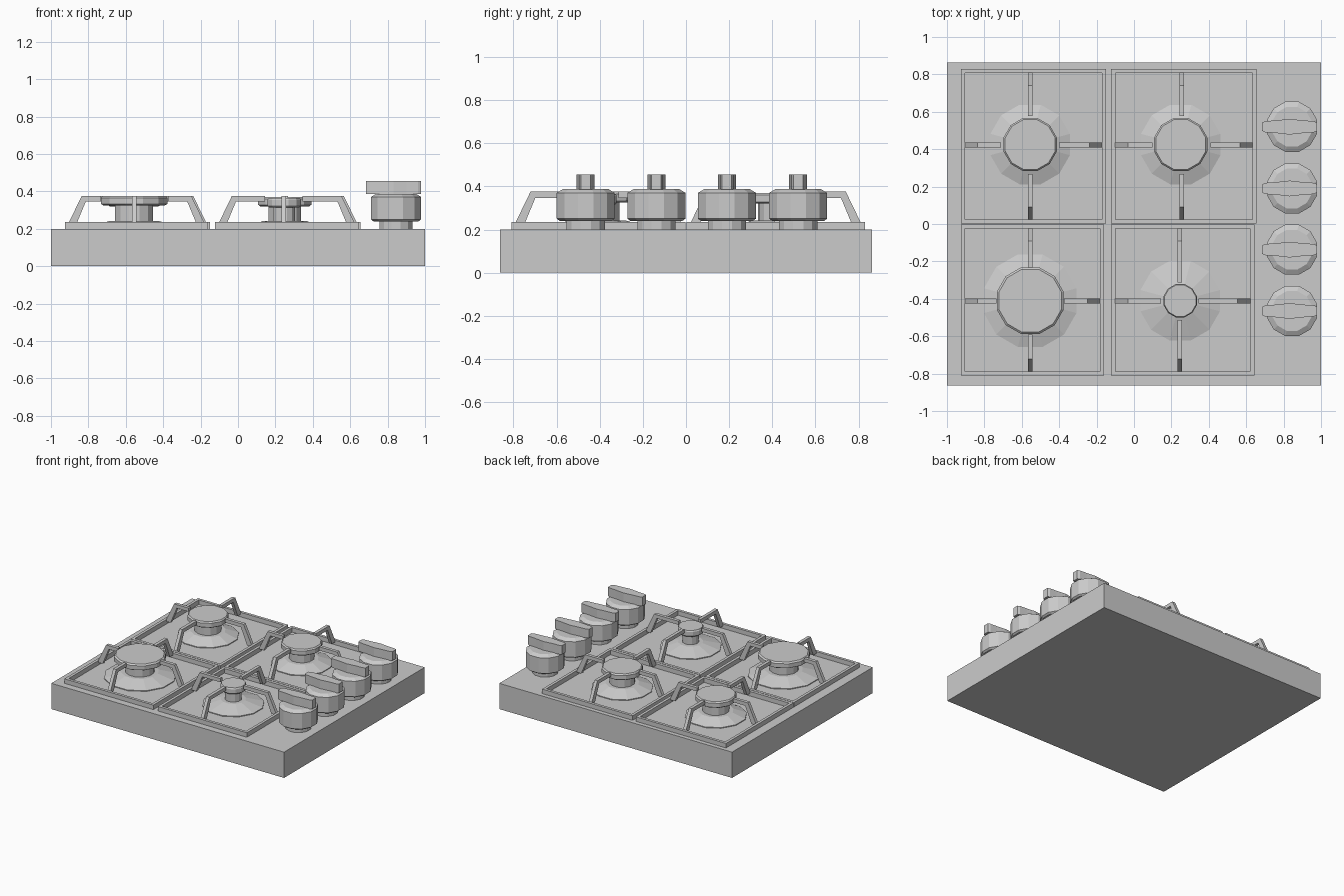
import bpy, bmesh
from math import cos, sin, pi
from mathutils import Vector

if "Cube" in bpy.data.objects:
    bpy.data.objects.remove(bpy.data.objects["Cube"])


def new_object(name, bm):
    bmesh.ops.recalc_face_normals(bm, faces=bm.faces)
    mesh = bpy.data.meshes.new(name)
    bm.to_mesh(mesh)
    bm.free()
    obj = bpy.data.objects.new(name, mesh)
    bpy.context.collection.objects.link(obj)
    return obj


def add_box(bm, lo, hi):
    lo, hi = Vector(lo), Vector(hi)
    vs = bmesh.ops.create_cube(bm, size=1)["verts"]
    for v in vs:
        v.co = (lo + hi) / 2 + v.co * (hi - lo)


def lathe(name, profile, x, y, n=12):
    """Stack of n-sided rings (radius, z), closed at both ends."""
    bm = bmesh.new()
    rings = [[bm.verts.new((x + r * cos((k + .5) * 2 * pi / n),
                            y + r * sin((k + .5) * 2 * pi / n), z))
              for k in range(n)] for r, z in profile]
    for a, b in zip(rings, rings[1:]):
        for k in range(n):
            j = (k + 1) % n
            bm.faces.new((a[k], a[j], b[j], b[k]))
    bm.faces.new(rings[0])
    bm.faces.new(rings[-1])
    return new_object(name, bm)


def extrude_outline(bm, points, offset):
    face = bm.faces.new([bm.verts.new(p) for p in points])
    res = bmesh.ops.extrude_face_region(bm, geom=[face], use_keep_orig=True)
    bmesh.ops.translate(bm, vec=offset,
                        verts=[v for v in res["geom"] if isinstance(v, bmesh.types.BMVert)])


def grate(name, x0, x1, y0, y1, cx, cy, reach):
    # Square rim lying on the top plate
    bm = bmesh.new()
    w, zb, zt = 0.022, 0.195, 0.235
    add_box(bm, (x0, y0, zb), (x1, y0 + w, zt))
    add_box(bm, (x0, y1 - w, zb), (x1, y1, zt))
    add_box(bm, (x0, y0 + w, zb), (x0 + w, y1 - w, zt))
    add_box(bm, (x1 - w, y0 + w, zb), (x1, y1 - w, zt))
    # Four bent arms pointing at the burner
    for dx, dy, far in ((1, 0, x1 - cx), (-1, 0, cx - x0), (0, 1, y1 - cy), (0, -1, cy - y0)):
        foot = far - 0.014
        prof = [(foot, 0.22), (foot - 0.075, 0.375), (reach, 0.375),
                (reach, 0.347), (foot - 0.098, 0.347), (foot - 0.045, 0.22)]
        side = Vector((-dy, dx, 0)) * 0.025
        pts = [Vector((cx + dx * r, cy + dy * r, z)) - side / 2 for r, z in prof]
        extrude_outline(bm, pts, side)
    return new_object(name, bm)


def burner(name, x, y, dish, neck, cap, top):
    lathe(name + "_dish", [(dish, 0.195), (dish, 0.206), (neck + 0.03, 0.242)], x, y)
    lathe(name + "_neck", [(neck, 0.2), (neck, 0.335)], x, y)
    lathe(name + "_cap", [(cap * 0.92, top - 0.05), (cap, top - 0.042),
                          (cap, top - 0.01), (cap * 0.94, top)], x, y)


# Base slab
bm = bmesh.new()
add_box(bm, (-1, -0.863, 0), (1, 0.863, 0.2))
new_object("base", bm)

# Burners with their grates
burner("back_left_burner", -0.555, 0.425, 0.22, 0.095, 0.147, 0.37)
burner("back_right_burner", 0.25, 0.425, 0.22, 0.09, 0.147, 0.37)
burner("front_left_burner", -0.555, -0.41, 0.256, 0.105, 0.185, 0.375)
burner("front_right_burner", 0.247, -0.41, 0.22, 0.06, 0.092, 0.365)
grate("back_left_grate", -0.925, -0.15, 0.002, 0.83, -0.555, 0.422, 0.155)
grate("back_right_grate", -0.122, 0.655, 0.002, 0.83, 0.255, 0.422, 0.155)
grate("front_left_grate", -0.925, -0.16, -0.81, -0.002, -0.555, -0.412, 0.18)
grate("front_right_grate", -0.122, 0.643, -0.81, -0.002, 0.245, -0.412, 0.1)

# Control knobs
for i, y in enumerate((0.52, 0.19, -0.137, -0.465)):
    x = 0.845
    lathe(f"knob_{i}_stem", [(0.092, 0.195), (0.092, 0.25)], x, y)
    lathe(f"knob_{i}_body", [(0.125, 0.24), (0.139, 0.25), (0.139, 0.37), (0.11, 0.387)], x, y)
    # Lens-shaped grip on top
    bm = bmesh.new()
    half = [(-0.147, 0.022), (-0.13, 0.03), (-0.07, 0.034), (0, 0.042),
            (0.07, 0.034), (0.13, 0.03), (0.147, 0.022)]
    outline = half + [(a, -b) for a, b in reversed(half)]
    extrude_outline(bm, [(x - 0.013 + a, y + b, 0.385) for a, b in outline], (0, 0, 0.07))
    new_object(f"knob_{i}_grip", bm)
